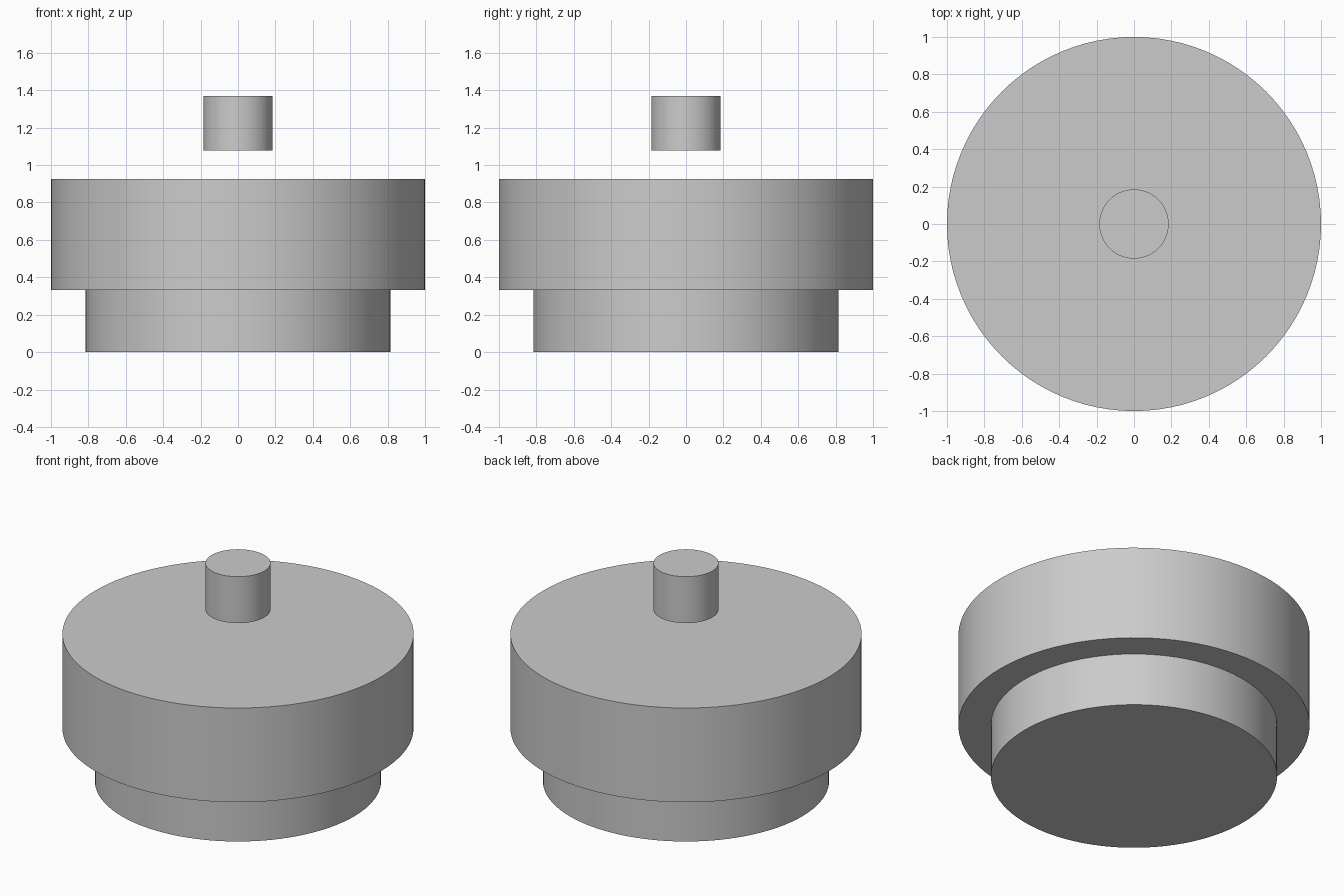
import bpy

cube = bpy.data.objects.get("Cube")
if cube:
    bpy.data.objects.remove(cube, do_unlink=True)

# One plain grey for everything
grey = bpy.data.materials.new("plain_grey")
grey.use_nodes = True
colour = (0.6, 0.6, 0.6, 1.0)
grey.diffuse_color = colour
grey.node_tree.nodes["Principled BSDF"].inputs["Base Color"].default_value = colour


def disc(name, radius, bottom, top):
    """Upright solid cylinder between two heights."""
    bpy.ops.mesh.primitive_cylinder_add(
        vertices=96, radius=radius, depth=top - bottom,
        location=(0, 0, (bottom + top) / 2))
    obj = bpy.context.object
    obj.name = name
    obj.data.materials.append(grey)
    bpy.ops.object.shade_smooth_by_angle()
    return obj


# Narrow foot, wide body, and the small knob floating above
disc("foot", 0.815, 0.0, 0.333)
disc("body", 1.0, 0.333, 0.925)
disc("floating_knob", 0.185, 1.078, 1.37)
